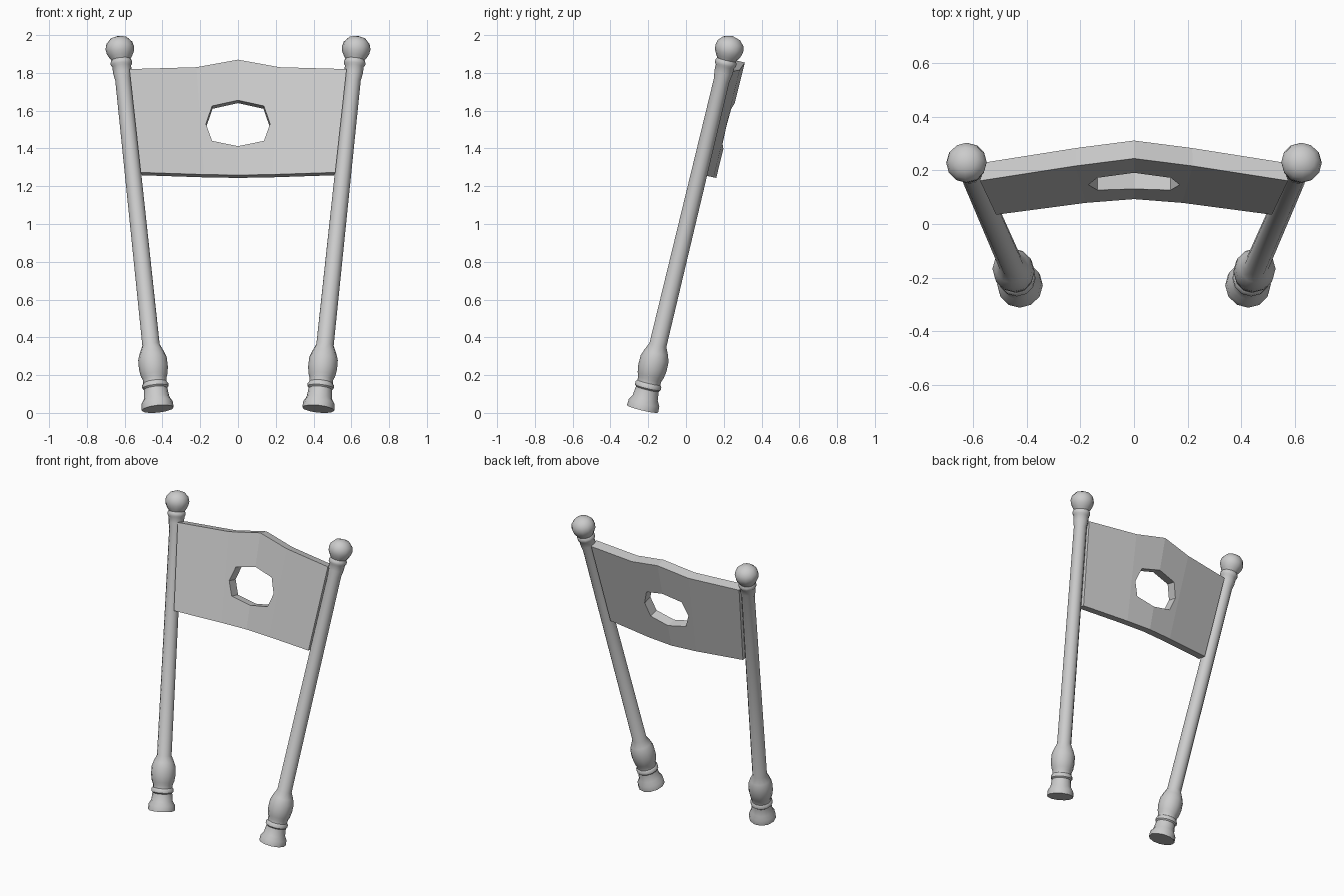
import bpy, bmesh, math
from mathutils import Vector

if "Cube" in bpy.data.objects:
    bpy.data.objects.remove(bpy.data.objects["Cube"])


def new_object(name, bm):
    bmesh.ops.recalc_face_normals(bm, faces=bm.faces[:])
    mesh = bpy.data.meshes.new(name)
    bm.to_mesh(mesh)
    bm.free()
    obj = bpy.data.objects.new(name, mesh)
    bpy.context.collection.objects.link(obj)
    return obj


# Turned post: lathe profile (distance along post, radius), leaning out and back
SIDES = 12
FOOT = Vector((0.425, -0.23, 0.021))
AXIS = (Vector((0.625, 0.228, 1.925)) - FOOT).normalized()
PROFILE = [
    (0, 0), (0, .085), (.035, .083), (.06, .068), (.11, .062),       # foot
    (.118, .07), (.135, .07), (.145, .062), (.165, .063),            # ring
    (.185, .071), (.225, .077), (.275, .076), (.31, .064), (.35, .046),  # swell
    (1.80, .042), (1.84, .049), (1.875, .05),                        # shaft
    (1.885, .057), (1.90, .057), (1.912, .051),                      # collar
    (1.928, .061), (1.95, .072), (1.975, .076), (2.003, .069),
    (2.028, .046), (2.042, 0),                                       # knob
]
bm = bmesh.new()
verts = [bm.verts.new((r, 0, t)) for t, r in PROFILE]
edges = [bm.edges.new(pair) for pair in zip(verts, verts[1:])]
bmesh.ops.spin(bm, geom=verts + edges, cent=(0, 0, 0), axis=(0, 0, 1),
               angle=math.tau, steps=SIDES)
bmesh.ops.remove_doubles(bm, verts=bm.verts[:], dist=1e-4)
turn = Vector((0, 0, 1)).rotation_difference(AXIS)
for v in bm.verts:
    v.co = FOOT + turn @ v.co
posts = new_object("back_posts", bm)
mirror = posts.modifiers.new("other_side", 'MIRROR')
mirror.use_axis = (True, False, False)
mirror.use_mirror_merge = False
bpy.context.view_layer.objects.active = posts
posts.select_set(True)
bpy.ops.object.shade_smooth_by_angle(angle=math.radians(40))
posts.select_set(False)


# Curved back panel with an eight-sided opening, half outline in x and z
def panel_point(x, z):
    a = abs(x)
    sag = .018 * a / .22 if a < .22 else .018 + (a - .22) * .1486
    return Vector((x, .093 + .248 * (z - 1.259) - sag, z))


OUTLINE = {
    "top": (0, 1.87), "top_mid": (.22, 1.83), "top_end": (.575, 1.82),
    "low_end": (.515, 1.273), "low_mid": (.18, 1.262), "low": (0, 1.259),
    "h0": (0, 1.655), "h1": (.137, 1.625), "h2": (.17, 1.53),
    "h3": (.137, 1.44), "h4": (0, 1.412),
}
FACES = [("top", "top_mid", "h1", "h0"), ("top_mid", "h2", "h1"),
         ("top_mid", "low_mid", "h2"), ("low_mid", "h3", "h2"),
         ("top_mid", "top_end", "low_end", "low_mid"),
         ("low_mid", "low", "h4", "h3")]
bm = bmesh.new()
for side in (1, -1):
    pts = {k: bm.verts.new(panel_point(side * x, z)) for k, (x, z) in OUTLINE.items()}
    for names in FACES:
        bm.faces.new([pts[n] for n in names][::side])
bmesh.ops.remove_doubles(bm, verts=bm.verts[:], dist=1e-4)
result = bmesh.ops.extrude_face_region(bm, geom=bm.faces[:], use_keep_orig=True)
for v in result["geom"]:
    if isinstance(v, bmesh.types.BMVert):
        v.co += Vector((-.015 * v.co.x, .067, -.015))
new_object("back_panel", bm)
